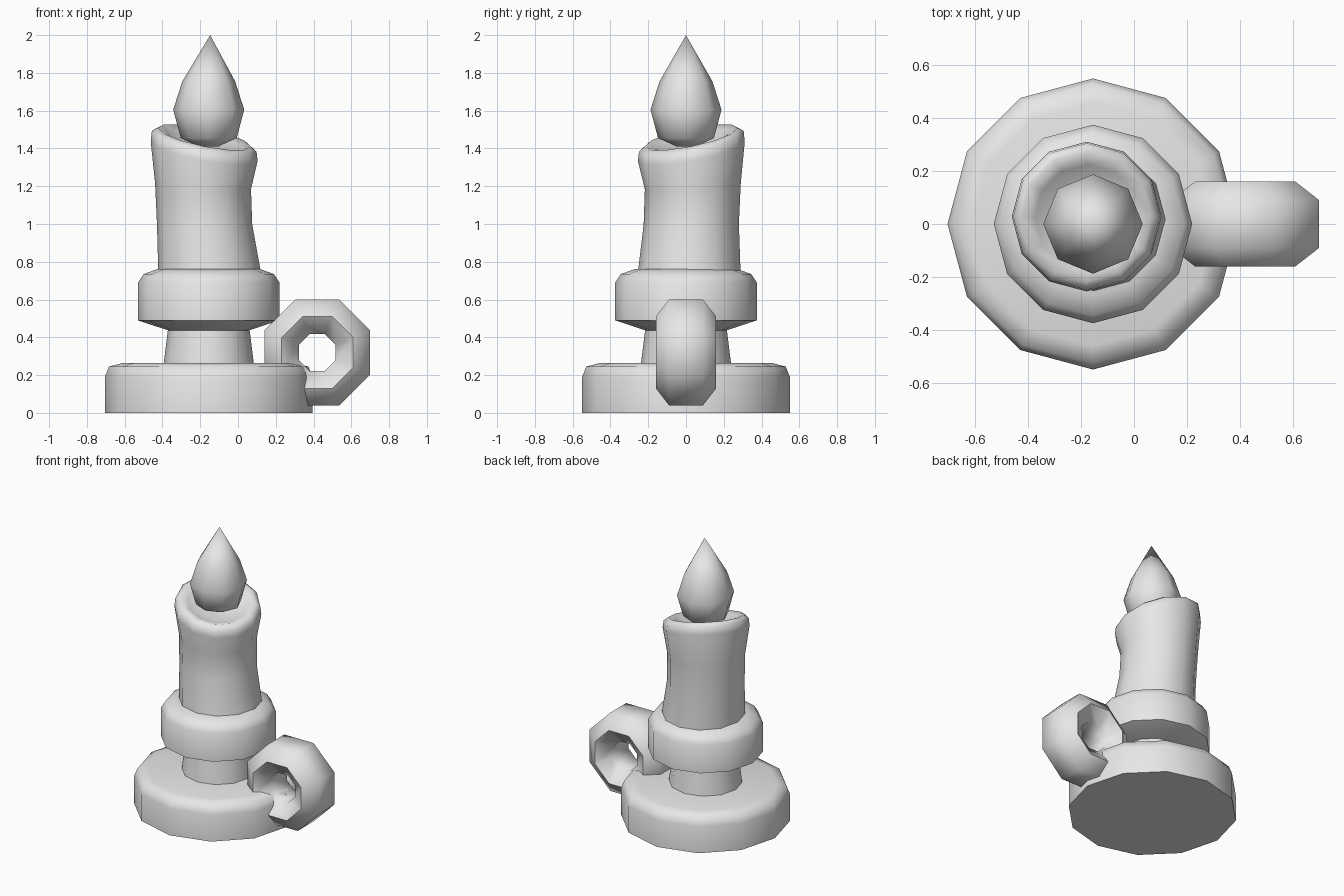
import bpy
import bmesh
import math

cube = bpy.data.objects.get("Cube")
if cube:
    bpy.data.objects.remove(cube, do_unlink=True)

grey = bpy.data.materials.new("plain grey")
grey.use_nodes = True
colour = (0.8, 0.8, 0.8, 1)
grey.diffuse_color = colour
grey.node_tree.nodes["Principled BSDF"].inputs["Base Color"].default_value = colour

AXIS_X = -0.155


def finish(name, bm):
    bmesh.ops.recalc_face_normals(bm, faces=bm.faces)
    mesh = bpy.data.meshes.new(name)
    bm.to_mesh(mesh)
    bm.free()
    mesh.materials.append(grey)
    obj = bpy.data.objects.new(name, mesh)
    bpy.context.collection.objects.link(obj)
    bpy.ops.object.select_all(action="DESELECT")
    obj.select_set(True)
    bpy.context.view_layer.objects.active = obj
    bpy.ops.object.shade_smooth_by_angle(angle=math.radians(65))
    return obj


def bridge(bm, a, b):
    for i in range(len(a)):
        j = (i + 1) % len(a)
        bm.faces.new((a[i], a[j], b[j], b[i]))


def loft(name, rings, sides):
    """Stack rings of (radius, z, x shift, y shift, tilt)."""
    bm = bmesh.new()
    loops = []
    for radius, z, *rest in rings:
        dx, dy, tilt = rest or (0, 0, 0)
        loop = []
        for i in range(sides):
            a = math.tau * i / sides
            x, y = radius * math.cos(a), radius * math.sin(a)
            loop.append(bm.verts.new((AXIS_X + dx + x, dy + y, z + tilt * (y - x))))
        loops.append(loop)
    for a, b in zip(loops, loops[1:]):
        bridge(bm, a, b)
    bm.faces.new(loops[0])
    bm.faces.new(loops[-1])
    bmesh.ops.remove_doubles(bm, verts=bm.verts, dist=0.0005)
    return finish(name, bm)


# Holder: dish, stem and cup
loft("base_dish", [(0.55, 0), (0.55, 0.19), (0.528, 0.245), (0.46, 0.263)], 12)
loft("stem", [(0.24, 0.25), (0.215, 0.45)], 12)
loft("candle_cup", [(0.2, 0.432), (0.375, 0.49), (0.375, 0.69),
                    (0.345, 0.735), (0.27, 0.762)], 12)

# Bent candle with a slanted, hollowed rim
loft("candle", [
    (0.272, 0.74, 0.005, 0.017, 0),
    (0.252, 1.0, -0.022, 0.028, 0),
    (0.254, 1.2, -0.03, 0.036, 0.06),
    (0.283, 1.385, -0.024, 0.028, 0.18),
    (0.277, 1.438, -0.024, 0.028, 0.2),
    (0.245, 1.46, -0.024, 0.028, 0.2),
    (0.2, 1.44, -0.02, 0.025, 0.2),
    (0.14, 1.405, -0.01, 0.015, 0.12)], 12)

# Pointed flame
loft("flame", [(0.05, 1.41), (0.148, 1.455), (0.188, 1.605),
               (0.14, 1.755), (0.0002, 2.0, 0.008, 0, 0)], 8)

# Ring handle: six-sided section swept round an octagon
section = [(0.28, -0.09), (0.28, 0.09), (0.19, 0.16),
           (0.097, 0.09), (0.097, -0.09), (0.19, -0.16)]
bm = bmesh.new()
loops = []
for i in range(8):
    a = math.tau * (i + 0.5) / 8
    scale = 1 / math.cos(math.pi / 8)
    loops.append([bm.verts.new((0.42 + r * scale * math.cos(a), y,
                                0.32 + r * scale * math.sin(a))) for r, y in section])
for i in range(8):
    bridge(bm, loops[i], loops[(i + 1) % 8])
finish("ring_handle", bm)
